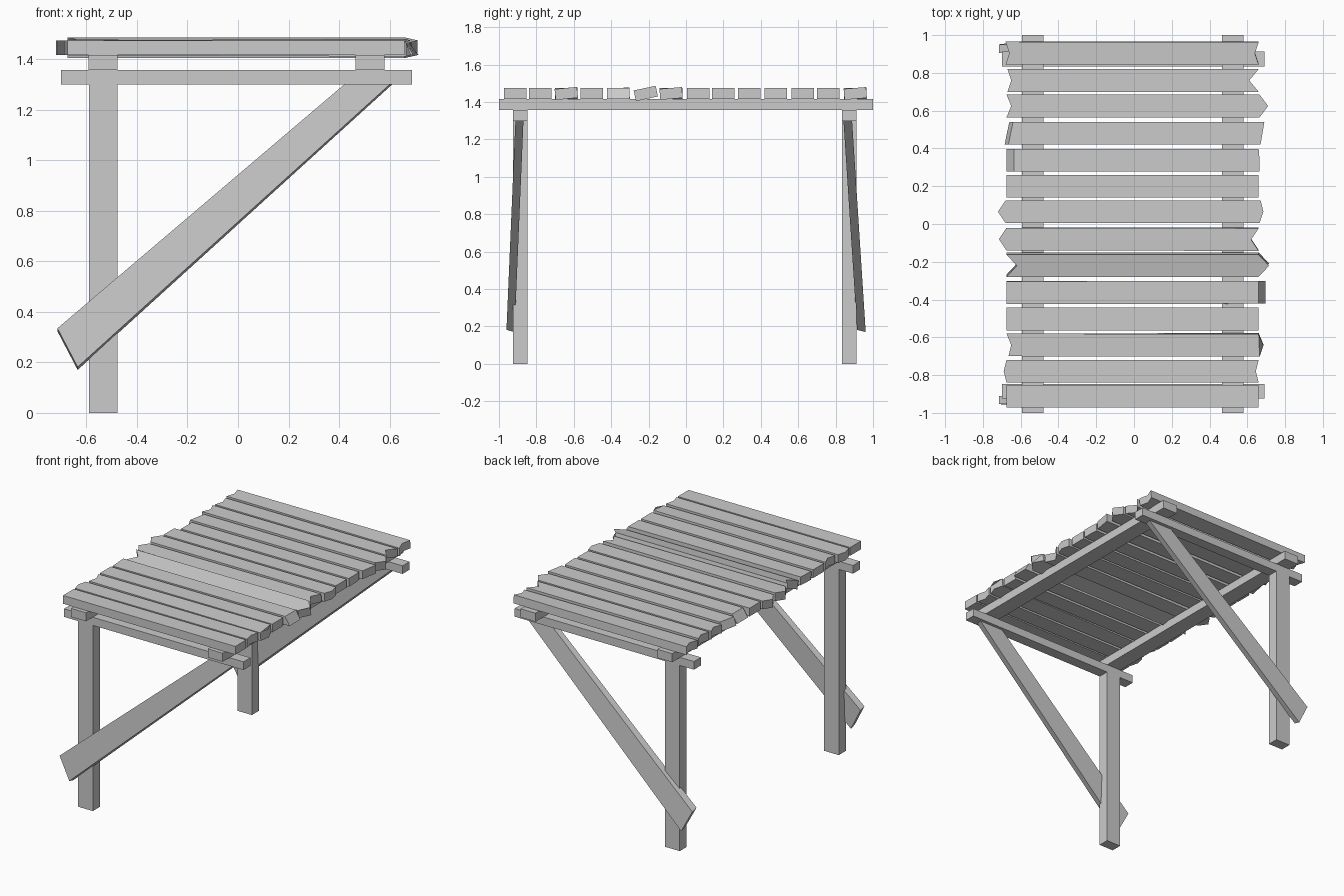
import bpy
from math import radians, sin, cos

if "Cube" in bpy.data.objects:
    bpy.data.objects.remove(bpy.data.objects["Cube"])


def mesh_obj(name, verts, faces):
    me = bpy.data.meshes.new(name)
    me.from_pydata(verts, [], faces)
    ob = bpy.data.objects.new(name, me)
    bpy.context.collection.objects.link(ob)
    return ob


def loft(name, rings):
    """Join two matching rings of points and cap both ends."""
    a, b = rings
    n = len(a)
    faces = [(i, (i + 1) % n, n + (i + 1) % n, n + i) for i in range(n)]
    faces += [tuple(range(n - 1, -1, -1)), tuple(range(n, 2 * n))]
    ob = mesh_obj(name, a + b, faces)
    # consistent outward normals
    import bmesh
    bm = bmesh.new()
    bm.from_mesh(ob.data)
    bmesh.ops.recalc_face_normals(bm, faces=bm.faces)
    bm.to_mesh(ob.data)
    bm.free()
    return ob


def box(name, x0, x1, y0, y1, z0, z1):
    ring = lambda z: [(x0, y0, z), (x1, y0, z), (x1, y1, z), (x0, y1, z)]
    return loft(name, [ring(z0), ring(z1)])


def brace(name, y_bottom, y_top, thick, drop):
    """Diagonal board leaning in y; its far face sits a little lower."""
    prof = [(-0.715, 0.335), (-0.635, 0.182), (0.60, 1.30), (0.42, 1.30)]
    rings = []
    for dy, dz in ((0, 0), (thick, drop)):
        ring = []
        for i, (x, z) in enumerate(prof):
            y = y_bottom + (y_top - y_bottom) * (z - 0.18) / 1.12 + dy
            ring.append((x + (0.01 if i == 2 and dz else 0), y, z - (dz if i < 2 else 0)))
        rings.append(ring)
    return loft(name, rings)


# Two legs, side rails and long beams
for side, y0 in (("front", -0.925), ("back", 0.835)):
    box(side + "_leg", -0.59, -0.477, y0, y0 + 0.077, 0, 1.30)
    box(side + "_rail", -0.70, 0.69, y0, y0 + 0.077, 1.30, 1.357)
for side, x0 in (("left", -0.593), ("right", 0.466)):
    box(side + "_beam", x0, x0 + 0.115, -1, 1, 1.357, 1.417)

# Diagonal braces
brace("front_brace", -0.96, -0.912, 0.043, 0.012)
brace("back_brace", 0.915, 0.842, 0.046, 0.012)

# Deck planks: y centre, left end x (low y, mid, high y), right end x, roll at left and right
planks = [
    (0.905, (-.68, -.66, -.68), (.66, .64, .66), 0, 5),
    (0.760, (-.67, -.65, -.67), (.66, .61, .66), 0, 0),
    (0.625, (-.675, -.65, -.675), (.665, .71, .665), 0, 0),
    (0.480, (-.685, -.673, -.66), (.67, .68, .69), 0, 0),
    (0.337, (-.675, -.675, -.675), (.665, .665, .66), 0, 0),
    (0.200, (-.675, -.675, -.675), (.66, .66, .66), 0, 0),
    (0.065, (-.68, -.72, -.68), (.665, .685, .67), 0, 0),
    (-0.080, (-.675, -.715, -.675), (.66, .62, .66), 0, 5),
    (-0.215, (-.675, -.62, -.675), (.66, .715, .66), 12, 12),
    (-0.362, (-.675, -.675, -.675), (.66, .66, .66), 3, 0),
    (-0.503, (-.675, -.675, -.675), (.66, .66, .66), 0, 0),
    (-0.640, (-.665, -.65, -.675), (.665, .685, .66), 0, 6),
    (-0.780, (-.675, -.69, -.675), (.66, .645, .66), 0, 0),
    (-0.912, (-.675, -.675, -.675), (.66, .66, .66), 0, 0),
]
# Slanted cuts: extra x on (left top, left bottom, right top, right bottom)
slant = {3: (.02, 0, 0, 0), 4: (.04, 0, 0, 0), 9: (0, 0, 0, .035)}
HALF_W, HALF_T, MID_Z = 0.06, 0.029, 1.446
for i, (yc, left, right, roll_l, roll_r) in enumerate(planks):
    s = slant.get(i, (0, 0, 0, 0))
    rings = []
    for ends, roll, top, bottom in ((left, roll_l, s[0], s[1]), (right, roll_r, s[2], s[3])):
        c, k = cos(radians(roll)), sin(radians(roll))
        ring = []
        for col, h, dx in ((0, -1, bottom), (1, -1, bottom), (2, -1, bottom),
                           (2, 1, top), (1, 1, top), (0, 1, top)):
            y, z = (col - 1) * HALF_W, h * HALF_T
            ring.append((ends[col] + dx, yc + y * c - z * k, MID_Z + y * k + z * c))
        rings.append(ring)
    loft("plank_%02d" % (i + 1), rings)
